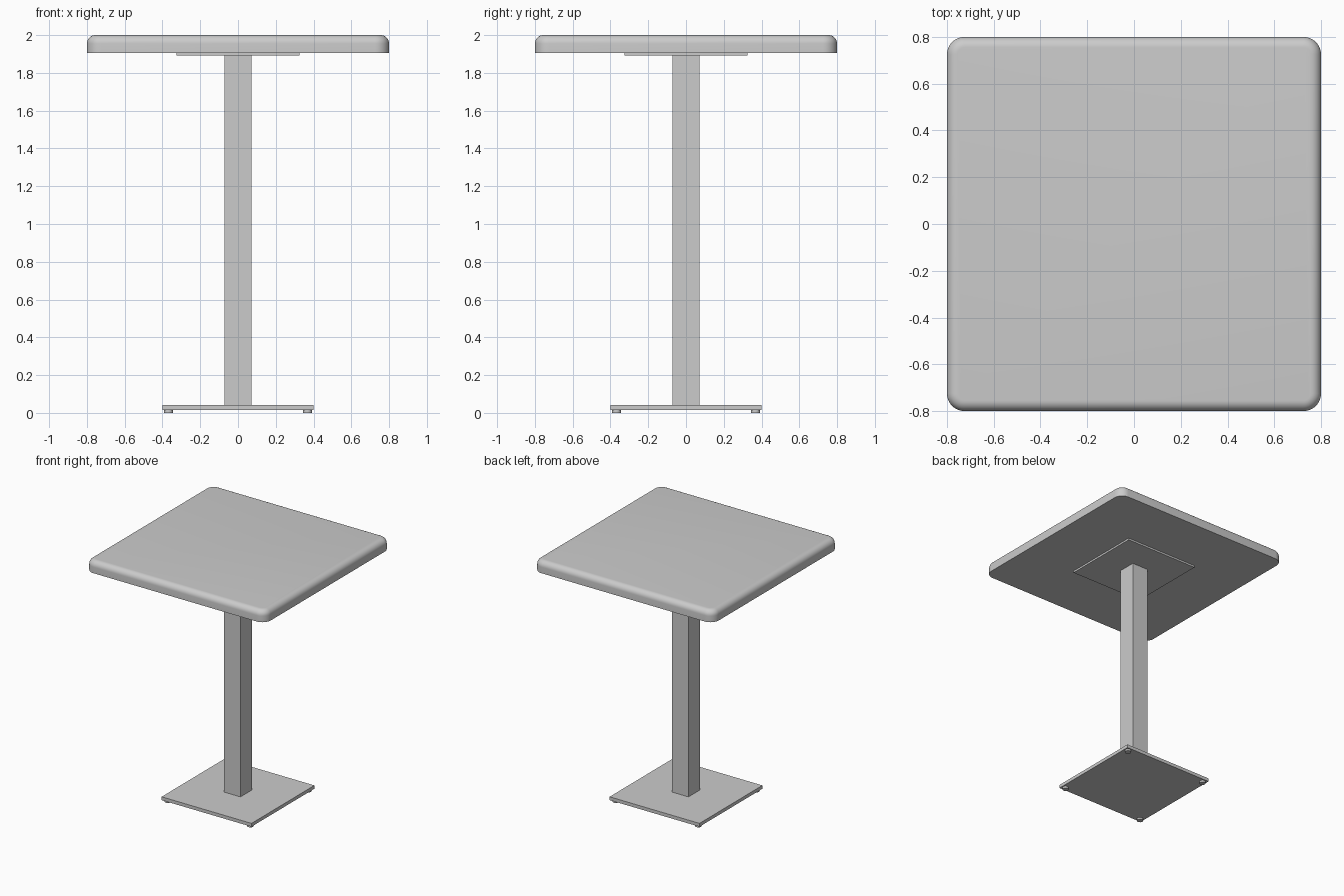
import bpy, bmesh
from math import sin, cos, pi

if "Cube" in bpy.data.objects:
    bpy.data.objects.remove(bpy.data.objects["Cube"])


def box(name, half, z0, z1):
    bpy.ops.mesh.primitive_cube_add(size=1, location=(0, 0, (z0 + z1) / 2))
    ob = bpy.context.object
    ob.name = name
    ob.scale = (2 * half, 2 * half, z1 - z0)
    bpy.ops.object.transform_apply(location=False, rotation=False, scale=True)
    return ob


def rounded_square(half, radius, steps=8):
    pts = []
    c = half - radius
    for q, (sx, sy) in enumerate(((1, 1), (-1, 1), (-1, -1), (1, -1))):
        for i in range(steps + 1):
            a = (q + i / steps) * pi / 2
            pts.append((sx * c + radius * cos(a), sy * c + radius * sin(a)))
    return pts


# Tabletop: rounded corners, rounded upper rim, sharp lower edge
HALF, CORNER, RIM, BOTTOM, TOP = 0.8, 0.075, 0.045, 1.906, 2.0
levels = [(0, BOTTOM)]
for i in range(9):
    a = i / 8 * pi / 2
    levels.append((RIM * (1 - cos(a)), TOP - RIM + RIM * sin(a)))
bm = bmesh.new()
rings = [[bm.verts.new((x, y, z)) for x, y in rounded_square(HALF - d, CORNER - d)]
         for d, z in levels]
for lo, hi in zip(rings, rings[1:]):
    n = len(lo)
    for i in range(n):
        j = (i + 1) % n
        bm.faces.new((lo[i], lo[j], hi[j], hi[i]))
bm.faces.new(rings[0][::-1])
bm.faces.new(rings[-1])
mesh = bpy.data.meshes.new("tabletop")
bm.to_mesh(mesh)
bm.free()
top = bpy.data.objects.new("tabletop", mesh)
bpy.context.collection.objects.link(top)
bpy.ops.object.select_all(action='DESELECT')
top.select_set(True)
bpy.context.view_layer.objects.active = top
bpy.ops.object.shade_smooth_by_angle(angle=pi / 6)

# Mounting plate, column and base plate
box("mounting_plate", 0.325, 1.891, 1.906)
box("column", 0.072, 0.042, 1.891)
box("base_plate", 0.4, 0.015, 0.042)

# Four round feet
for sx, side in ((-1, "left"), (1, "right")):
    for sy, end in ((-1, "front"), (1, "back")):
        bpy.ops.mesh.primitive_cylinder_add(vertices=24, radius=0.024, depth=0.015,
                                            location=(sx * 0.368, sy * 0.368, 0.0075))
        bpy.context.object.name = f"{end}_{side}_foot"
        bpy.ops.object.shade_smooth_by_angle(angle=pi / 6)
